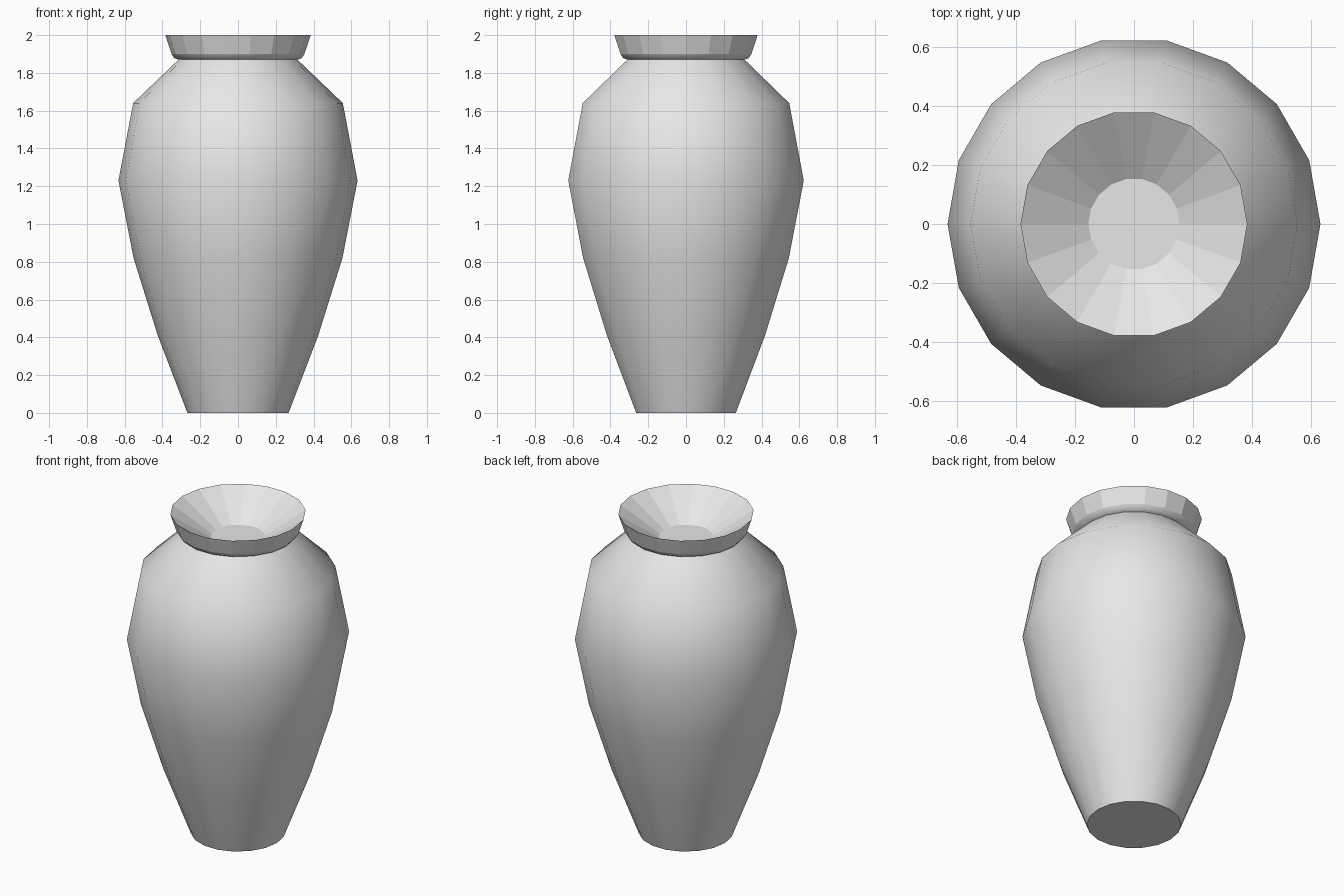
import bpy
import bmesh
import math

SIDES = 18

cube = bpy.data.objects.get("Cube")
if cube:
    bpy.data.objects.remove(cube)

clay = bpy.data.materials.new("light grey clay")
clay.use_nodes = True
colour = (0.8, 0.8, 0.8, 1)
clay.diffuse_color = colour
clay.node_tree.nodes["Principled BSDF"].inputs["Base Color"].default_value = colour


def lathe(name, profile, cap_start=False, cap_end=False):
    """Turn a (radius, height) profile around z."""
    bm = bmesh.new()
    rings = []
    for radius, height in profile:
        ring = []
        for i in range(SIDES):
            a = math.tau * i / SIDES
            ring.append(bm.verts.new((radius * math.cos(a), radius * math.sin(a), height)))
        rings.append(ring)
    for low, high in zip(rings, rings[1:]):
        for i in range(SIDES):
            j = (i + 1) % SIDES
            bm.faces.new((low[i], low[j], high[j], high[i]))
    if cap_start:
        bm.faces.new(rings[0][::-1])
    if cap_end:
        bm.faces.new(rings[-1])
    mesh = bpy.data.meshes.new(name)
    bm.to_mesh(mesh)
    bm.free()
    mesh.materials.append(clay)
    obj = bpy.data.objects.new(name, mesh)
    bpy.context.collection.objects.link(obj)
    return obj


def smooth(obj, degrees):
    bpy.ops.object.select_all(action="DESELECT")
    obj.select_set(True)
    bpy.context.view_layer.objects.active = obj
    bpy.ops.object.shade_smooth_by_angle(angle=math.radians(degrees))


# Smooth body with a flat base
body = lathe("vase_body", [(0.268, 0), (0.425, 0.41), (0.553, 0.82), (0.633, 1.23),
                           (0.555, 1.64), (0.315, 1.87)], cap_start=True)
smooth(body, 50)

# Rounded underside of the lip
underside = lathe("lip_underside", [(0.315, 1.87), (0.337, 1.878), (0.352, 1.9)])
smooth(underside, 60)

# Faceted lip and funnel-shaped mouth with a flat floor
lathe("lip_and_mouth", [(0.352, 1.9), (0.385, 2.0), (0.155, 1.85)], cap_end=True)
